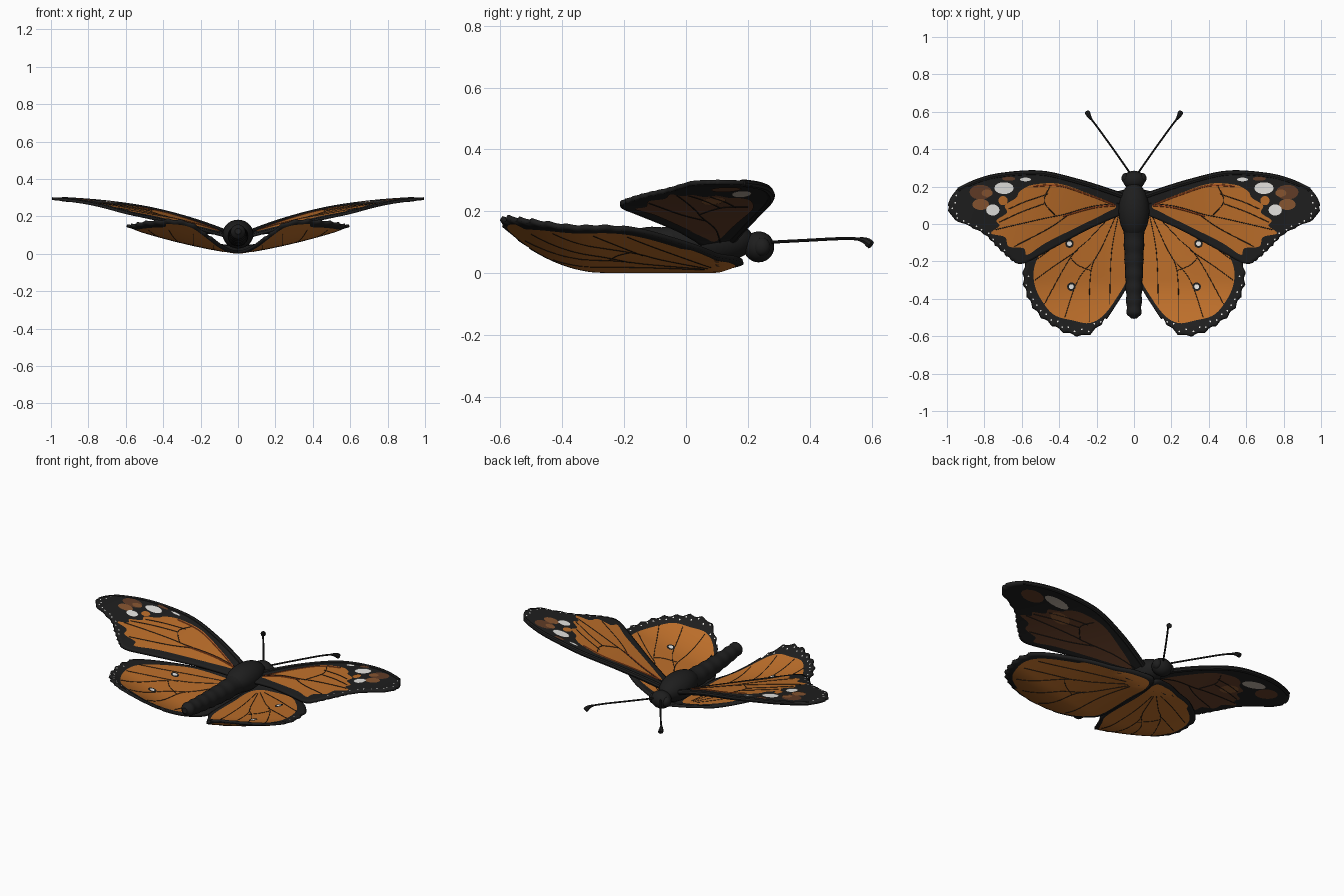
import bpy, bmesh, math
from mathutils import Vector

if "Cube" in bpy.data.objects:
    bpy.data.objects.remove(bpy.data.objects["Cube"])


def material(name, rgb):
    m = bpy.data.materials.new(name)
    m.use_nodes = True
    m.diffuse_color = (*rgb, 1)
    bsdf = m.node_tree.nodes["Principled BSDF"]
    bsdf.inputs["Base Color"].default_value = (*rgb, 1)
    bsdf.inputs["Roughness"].default_value = 0.8
    return m


BLACK = material("soft black", (0.013, 0.013, 0.013))
ORANGE = material("wing orange", (0.5, 0.155, 0.023))
RUST = material("rust red", (0.36, 0.07, 0.016))
TAN = material("tan brown", (0.24, 0.09, 0.03))
BROWN = material("dark brown", (0.12, 0.045, 0.02))
WHITE = material("spot white", (0.83, 0.82, 0.79))
PALE = material("pale grey", (0.45, 0.39, 0.33))


def smooth_path(pts, steps, closed):
    """Catmull-Rom curve through the points."""
    pts = [Vector(p) for p in pts]
    n = len(pts)
    pick = (lambda i: pts[i % n]) if closed else (lambda i: pts[max(0, min(n - 1, i))])
    out = []
    for i in range(n if closed else n - 1):
        a, b, c, d = (pick(i + k) for k in (-1, 0, 1, 2))
        for s in range(steps):
            t = s / steps
            out.append(0.5 * (2 * b + (c - a) * t + (2 * a - 5 * b + 4 * c - d) * t * t
                              + (3 * b - a - 3 * c + d) * t ** 3))
    return out if closed else out + [pts[-1]]


def finish(name, bm, mat, mirror=True, thickness=0):
    me = bpy.data.meshes.new(name)
    bm.to_mesh(me)
    bm.free()
    me.materials.append(mat)
    ob = bpy.data.objects.new(name, me)
    bpy.context.collection.objects.link(ob)
    bpy.context.view_layer.objects.active = ob
    ob.select_set(True)
    bpy.ops.object.shade_smooth_by_angle(angle=math.radians(40))
    ob.select_set(False)
    if thickness:
        mod = ob.modifiers.new("Thickness", "SOLIDIFY")
        mod.thickness, mod.offset = thickness, 0
    if mirror:
        ob.modifiers.new("Mirror", "MIRROR").use_clip = False


def sheet(name, outline, height, offset, mat, centre=None, rings=10, thickness=0):
    """Filled outline draped over a wing surface."""
    outline = [Vector(p) for p in outline]
    centre = Vector(centre) if centre else sum(outline, Vector((0, 0))) / len(outline)
    bm = bmesh.new()
    place = lambda p: bm.verts.new((p.x, p.y, height(p.x, p.y) + offset))
    hub = place(centre)
    loops = [[place(centre.lerp(p, (r + 1) / rings)) for p in outline] for r in range(rings)]
    n = len(outline)
    for j in range(n):
        k = (j + 1) % n
        bm.faces.new((hub, loops[0][j], loops[0][k]))
        for a, b in zip(loops, loops[1:]):
            bm.faces.new((a[j], b[j], b[k], a[k]))
    bm.normal_update()
    if (sum(f.normal.z * f.calc_area() for f in bm.faces) > 0) != (offset >= 0):
        bmesh.ops.reverse_faces(bm, faces=bm.faces)
    finish(name, bm, mat, thickness=thickness)


def tube(name, path, radii, mat, sides=8, mirror=True):
    """Round tube along a path with a radius per point."""
    bm = bmesh.new()
    rings = []
    for i, p in enumerate(path):
        tan = (path[min(i + 1, len(path) - 1)] - path[max(i - 1, 0)]).normalized()
        u = tan.cross(Vector((0, 0, 1))).normalized()
        v = u.cross(tan)
        rings.append([bm.verts.new(p + radii[i] * (u * math.cos(a) + v * math.sin(a)))
                      for a in (math.tau * k / sides for k in range(sides))])
    for a, b in zip(rings, rings[1:]):
        for k in range(sides):
            bm.faces.new((a[k], a[(k + 1) % sides], b[(k + 1) % sides], b[k]))
    bm.faces.new(rings[0])
    bm.faces.new(rings[-1])
    bmesh.ops.recalc_face_normals(bm, faces=bm.faces)
    finish(name, bm, mat, mirror)


def ball(name, centre, size, mat, mirror=False):
    bm = bmesh.new()
    bmesh.ops.create_uvsphere(bm, u_segments=24, v_segments=14, radius=1)
    for v in bm.verts:
        v.co = Vector(centre) + Vector(a * b for a, b in zip(v.co, size))
    finish(name, bm, mat, mirror)


def disc(name, x, y, rx, ry, height, offset, mat):
    pts = [(x + rx * math.cos(a), y + ry * math.sin(a))
           for a in (math.tau * k / 14 for k in range(14))]
    sheet(name, pts, height, offset, mat, rings=2)


def vein(name, pts, height, mat, radius, offset):
    path = [Vector((p.x, p.y, height(p.x, p.y) + offset)) for p in smooth_path(pts, 6, False)]
    tube(name, path, [radius] * len(path), mat, 6)


def fore_z(x, y):
    return 0.075 + 0.37 * x - 0.15 * x * x + 0.2 * (1 - x) * (y - 0.08)


def hind_z(x, y):
    x = abs(x)
    return (0.008 + 0.15 * x + 0.15 * x * x + 1.1 * max(0, -0.3 - y) ** 1.9
            + 0.3 * max(0, y - 0.1))


def scallop(outline, centre, amount, waves, test):
    """Ripple the part of an outline that passes the test."""
    c, out = Vector(centre), []
    for p in outline:
        d = p - c
        ripple = amount * abs(math.sin(waves * math.atan2(d.y, d.x))) if test(p) else 0
        out.append(p - d.normalized() * ripple)
    return out


TOP, UNDER = 0.0095, -0.0095

# Forewings
lead = [(.04, .15), (.14, .185), (.3, .235), (.5, .28), (.7, .27), (.83, .24), (.94, .19)]
trail = [(.995, .1), (.97, .03), (.89, -.01), (.8, -.06), (.72, -.14), (.65, -.2), (.59, -.21),
         (.49, -.16), (.38, -.1), (.25, -.03), (.14, .02), (.04, .07)]
fore_mid = (.5, .07)
fore = scallop(smooth_path(lead + trail, 10, True), fore_mid, 0.008, 24,
               lambda p: p.x > .64 and p.y < .1)
sheet("forewing", fore, fore_z, 0, BLACK, fore_mid, 16, 0.015)
edge = [Vector((p.x, p.y - .008, fore_z(p.x, p.y))) for p in smooth_path(lead, 6, False)]
tube("forewing_leading_edge", edge, [.016 - .004 * i / len(edge) for i in range(len(edge))], BLACK)

fore_field = [(.1, .1), (.25, .165), (.4, .215), (.54, .21), (.61, .175), (.63, .14), (.69, .1),
              (.68, .06), (.735, .02), (.72, -.01), (.765, -.05), (.69, -.07), (.67, -.12),
              (.59, -.13), (.57, -.165), (.47, -.1), (.3, -.015), (.15, .06)]
sheet("forewing_orange_field", smooth_path(fore_field, 5, True), fore_z, TOP, ORANGE, (.48, .06))
sheet("forewing_under_field", smooth_path(fore_field, 5, True), fore_z, UNDER, BROWN, (.48, .06))

fore_veins = [[(.08, .11), (.22, .095), (.38, .05), (.48, .03), (.74, -.03)],
              [(.45, .2), (.48, .12), (.42, .045)],
              [(.46, .16), (.58, .12), (.67, .08)],
              [(.475, .11), (.6, .065), (.72, .01)],
              [(.33, .065), (.45, -.02), (.64, -.12)]]
for v in fore_veins:
    for off in (TOP, UNDER):
        vein("forewing_vein", v, fore_z, BLACK, .0022, off)
rust_veins = [[(.11, .105), (.25, .158), (.4, .205), (.54, .202)],
              [(.1, .1), (.22, .087), (.38, .042)]]
for v in rust_veins:
    vein("forewing_rust_vein", v, fore_z, RUST, .006, TOP - .003)

# Forewing tip patches and spots
tip_patches = [("tip_brown_patch", .82, .17, .06, .04, BROWN),
               ("tip_tan_patch", .82, .105, .045, .03, TAN),
               ("tip_tan_patch", .785, .165, .03, .02, TAN),
               ("tip_orange_patch", .7, .125, .025, .025, ORANGE),
               ("tip_brown_patch", .67, .242, .035, .011, BROWN),
               ("tip_white_patch", .695, .192, .052, .032, WHITE),
               ("tip_white_patch", .755, .075, .036, .03, WHITE),
               ("tip_white_patch", .58, .238, .03, .01, WHITE)]
for i, (name, x, y, rx, ry, mat) in enumerate(tip_patches):
    disc(name, x, y, rx, ry, fore_z, TOP + .0004 * (i + 1), mat)
disc("under_pale_patch", .7, .18, .08, .032, fore_z, UNDER - .001, PALE)
disc("under_tan_patch", .6, .09, .06, .04, fore_z, UNDER - .001, TAN)
disc("under_brown_patch", .83, .13, .07, .05, fore_z, UNDER - .0005, BROWN)

# Hindwings
hind_outline = [(0, .17), (0, 0), (0, -.25), (.045, -.35), (.1, -.44), (.165, -.53), (.25, -.598),
                (.35, -.59), (.43, -.55), (.51, -.49), (.565, -.41), (.598, -.3), (.58, -.19),
                (.5, -.08), (.35, .05), (.2, .13), (.1, .17)]
hind_mid = (.27, -.2)
hind = scallop(smooth_path(hind_outline, 10, True), hind_mid, 0.013, 17,
               lambda p: p.y < -.2 and p.x > .15)
sheet("hindwing", hind, hind_z, 0, BLACK, hind_mid, 16, 0.015)
hind_field = [(.05, .1), (.03, -.1), (.035, -.28), (.09, -.39), (.165, -.49), (.24, -.53),
              (.33, -.515), (.42, -.49), (.48, -.43), (.53, -.33), (.53, -.22), (.46, -.1), (.3, .05)]
sheet("hindwing_orange_field", smooth_path(hind_field, 6, True), hind_z, TOP, ORANGE, hind_mid)
under = [Vector(hind_mid).lerp(p, .88 if p.x > .4 else .94)
         for p in smooth_path(hind_outline, 6, True)]
sheet("hindwing_under_field", under, hind_z, UNDER, ORANGE, hind_mid)

hind_veins = [[(.08, .06), (.12, -.15), (.13, -.43)],
              [(.09, .06), (.17, -.12), (.23, -.25), (.24, -.52)],
              [(.2, -.18), (.3, -.3), (.37, -.5)],
              [(.1, .07), (.24, -.08), (.34, -.18), (.48, -.43)],
              [(.3, -.14), (.42, -.22), (.53, -.3)],
              [(.12, .08), (.3, -.03), (.52, -.19)],
              [(.34, -.18), (.3, -.22), (.23, -.25)]]
for v in hind_veins:
    for off in (TOP, UNDER):
        vein("hindwing_vein", v, hind_z, BLACK, .0018, off)

# Hindwing eye spots
for x, y in ((.345, -.105), (.335, -.335)):
    disc("eyespot_ring", x, y, .023, .023, hind_z, TOP + .004, BLACK)
    disc("eyespot_centre", x, y, .013, .013, hind_z, TOP + .0055, WHITE)

# Fine white dots along the dark margins
for outline, mid, height, test in (
        (fore, fore_mid, fore_z, lambda p: p.x > .68 and p.y < .16),
        (hind, hind_mid, hind_z, lambda p: p.y < -.25 and p.x > .17)):
    for i, p in enumerate([q for q in outline if test(q)][::4]):
        q = Vector(mid).lerp(p, .93 if i % 2 else .96)
        disc("margin_dot", q.x, q.y, .0045, .0045, height, TOP, WHITE)

# Body
ball("head", (0, .235, .085), (.06, .05, .05), BLACK)
ball("eye", (.043, .245, .085), (.024, .028, .03), BLACK, True)
ball("thorax", (0, .07, .105), (.083, .15, .077), BLACK)
spine = smooth_path([(0, .06, .1), (0, -.15, .095), (0, -.35, .105), (0, -.505, .12)], 16, False)
girth = []
for i in range(len(spine)):
    t = i / (len(spine) - 1)
    girth.append((.06 - .024 * t + .002 * math.sin(i * math.tau / 6)) * min(1, .45 + 8 * (1 - t)))
tube("abdomen", spine, girth, BLACK, 20, False)

# Antennae
feeler = smooth_path([(.02, .27, .1), (.1, .385, .106), (.19, .51, .112), (.235, .57, .108),
                      (.25, .598, .092)], 6, False)
tube("antenna", feeler, [.005 if i < 17 else min(.014, .005 + .0018 * (i - 16))
                         for i in range(len(feeler))], BLACK)
